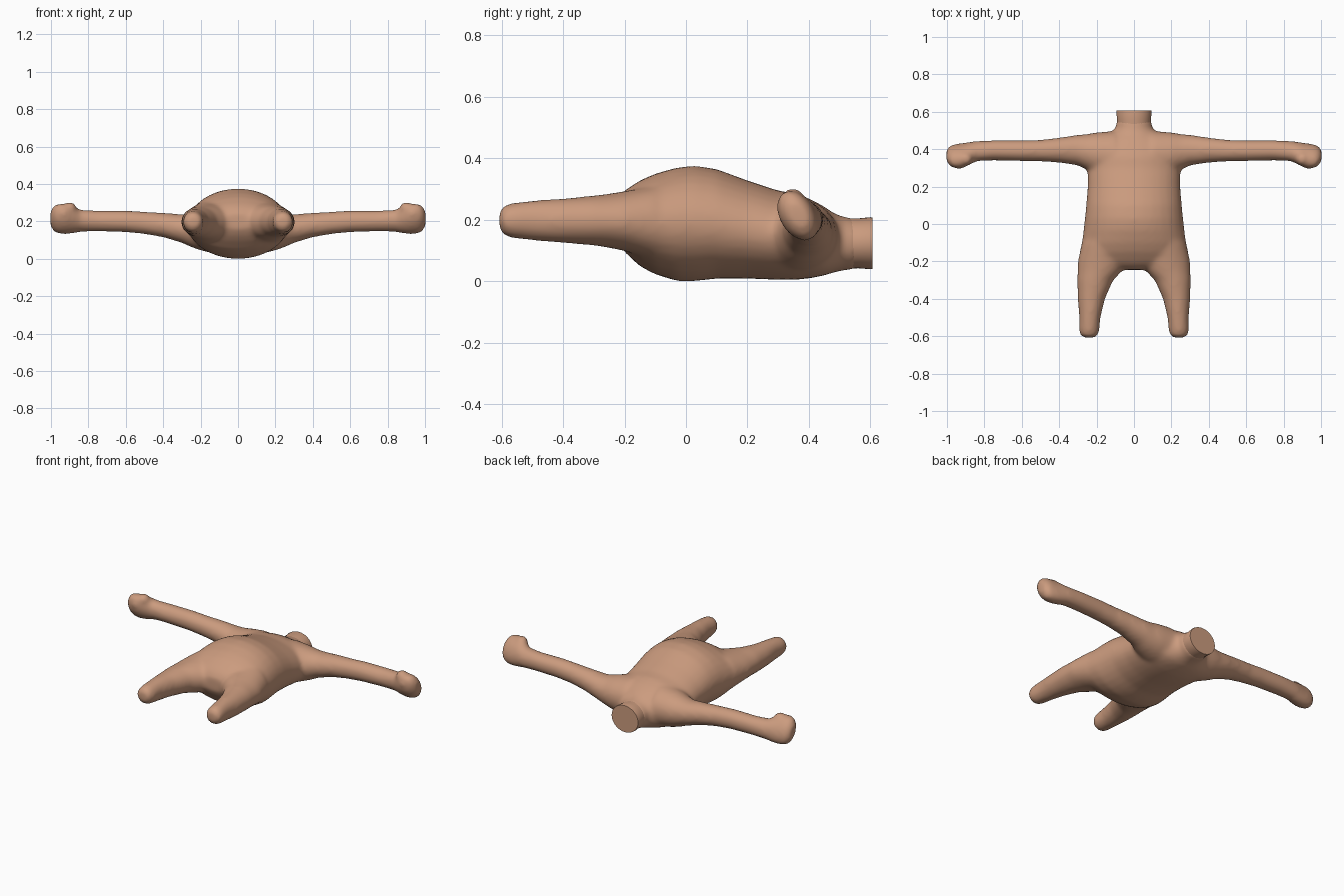
import bpy, bmesh, math
from mathutils import Vector

skin = bpy.data.materials.new("skin")
skin.diffuse_color = (0.60, 0.33, 0.21, 1)


def loft(bm, rings, axis, n=32, mirror=False):
    """Skin elliptical rings (position, centre a, half a, z low, z high, shear)."""
    for s in ((1, -1) if mirror else (1,)):
        loops = []
        for p, ca, ha, z0, z1, shear in rings:
            zc, hz = (z0 + z1) / 2, (z1 - z0) / 2
            loop = []
            for i in range(n):
                t = 2 * math.pi * i / n
                z = hz * math.sin(t)
                a = ca + ha * math.cos(t) + shear * z
                co = (s * a, p, zc + z) if axis == 'Y' else (s * p, a, zc + z)
                loop.append(bm.verts.new(co))
            loops.append(loop)
        for l0, l1 in zip(loops, loops[1:]):
            for i in range(n):
                j = (i + 1) % n
                bm.faces.new((l0[i], l0[j], l1[j], l1[i]))
        bm.faces.new(loops[0])
        bm.faces.new(loops[-1])


def finish(bm, name):
    bmesh.ops.recalc_face_normals(bm, faces=bm.faces)
    me = bpy.data.meshes.new(name)
    bm.to_mesh(me)
    bm.free()
    me.materials.append(skin)
    ob = bpy.data.objects.new(name, me)
    bpy.context.collection.objects.link(ob)
    bpy.context.view_layer.objects.active = ob
    for o in bpy.context.selected_objects:
        o.select_set(False)
    ob.select_set(True)
    return ob


body = bmesh.new()

# Torso, from crotch to base of neck
torso = [(-.245, .08, .16, .24), (-.225, .18, .125, .272), (-.20, .24, .095, .295),
         (-.15, .27, .048, .328), (-.10, .278, .022, .350), (-.03, .27, .000, .370),
         (.03, .263, .000, .376), (.10, .256, .008, .365), (.20, .248, .008, .328),
         (.30, .248, .004, .295), (.36, .25, .004, .285), (.41, .24, .010, .265),
         (.45, .20, .018, .243), (.48, .14, .028, .222), (.51, .10, .034, .210),
         (.56, .092, .040, .203)]
loft(body, [(y, 0, w, a, b, 0) for y, w, a, b in torso], 'Y')

# Legs
legs = [(-.608, .24, .028, .170, .226), (-.595, .24, .047, .150, .246),
        (-.57, .24, .055, .140, .254), (-.50, .236, .057, .132, .263),
        (-.40, .228, .073, .124, .269), (-.30, .207, .097, .116, .279),
        (-.25, .182, .12, .108, .285), (-.20, .165, .135, .098, .293),
        (-.10, .15, .13, .07, .31)]
loft(body, [r + (0,) for r in legs], 'Y', mirror=True)

# Arms ending in slanted fists
arms = [(.10, .36, .138, .02, .27, 0), (.20, .375, .115, .045, .255, 0),
        (.25, .385, .096, .062, .243, 0), (.30, .395, .082, .085, .238, 0),
        (.40, .395, .067, .115, .246, 0), (.50, .392, .058, .132, .252, 0),
        (.60, .392, .056, .142, .258, 0), (.75, .394, .054, .146, .258, 0),
        (.84, .390, .054, .144, .262, -.1), (.88, .377, .060, .136, .280, -.2),
        (.92, .364, .064, .131, .294, -.3), (.96, .362, .060, .133, .296, -.3),
        (.985, .364, .050, .145, .284, -.3), (1.003, .366, .028, .175, .255, -.3)]
loft(body, arms, 'X', mirror=True)

# Thumb bumps
for s in (1, -1):
    r = bmesh.ops.create_uvsphere(body, u_segments=20, v_segments=12, radius=.037)
    bmesh.ops.translate(body, verts=r['verts'], vec=Vector((s * .90, .348, .268)))

ob = finish(body, "body")
m = ob.modifiers.new("fuse", 'REMESH')
m.mode = 'VOXEL'
m.voxel_size = .011
m.use_smooth_shade = True
m = ob.modifiers.new("soften", 'SMOOTH')
m.factor = .5
m.iterations = 14

# Neck stub with a flat cut end
neck = bmesh.new()
loft(neck, [(.47, 0, .085, .045, .20, 0), (.52, 0, .091, .040, .205, 0),
            (.56, 0, .091, .042, .204, 0), (.60, 0, .094, .039, .208, 0),
            (.608, 0, .092, .040, .206, 0)], 'Y', n=40)
finish(neck, "neck")
bpy.ops.object.shade_smooth_by_angle(angle=math.radians(40))
